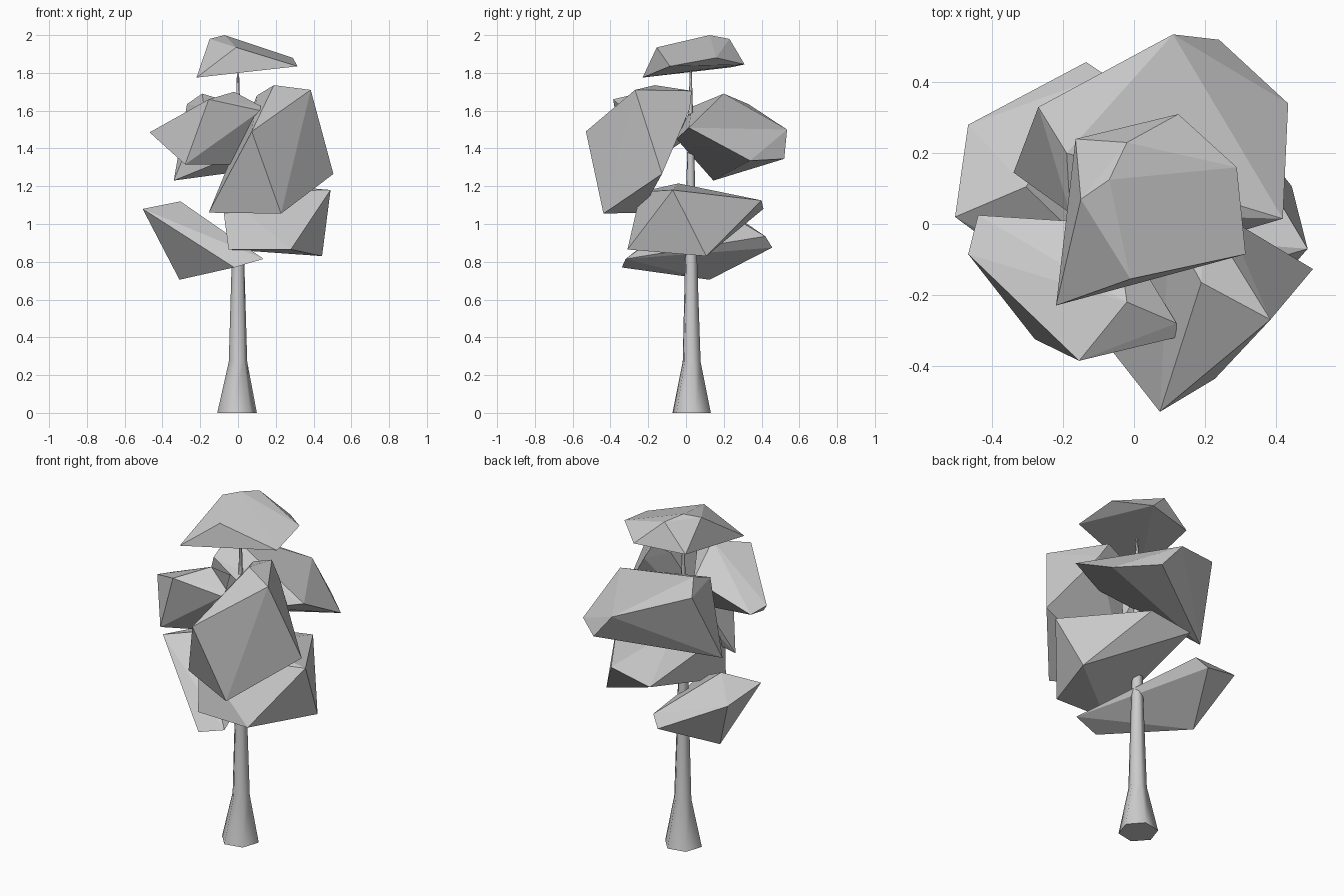
import bpy, bmesh, math


def link(name, bm):
    bmesh.ops.recalc_face_normals(bm, faces=bm.faces)
    mesh = bpy.data.meshes.new(name)
    bm.to_mesh(mesh)
    bm.free()
    obj = bpy.data.objects.new(name, mesh)
    bpy.context.collection.objects.link(obj)
    return obj


def foliage(name, *corners):
    """Faceted leaf clump: convex hull of a few corner points."""
    bm = bmesh.new()
    for c in corners:
        bm.verts.new(c)
    res = bmesh.ops.convex_hull(bm, input=bm.verts)
    junk = {v for v in res["geom_interior"] + res["geom_unused"]
            if isinstance(v, bmesh.types.BMVert) and v.is_valid}
    bmesh.ops.delete(bm, geom=list(junk), context='VERTS')
    return link(name, bm)


def trunk(name, profile, sides=6, turn=0.2):
    """Tapered trunk: rings of (x, y, z, radius) joined by quads."""
    bm = bmesh.new()
    rings = []
    for x, y, z, r in profile:
        angles = [turn + math.tau * i / sides for i in range(sides)]
        rings.append([bm.verts.new((x + r * math.cos(a), y + r * math.sin(a), z))
                      for a in angles])
    for low, high in zip(rings, rings[1:]):
        for i in range(sides):
            j = (i + 1) % sides
            bm.faces.new((low[i], low[j], high[j], high[i])).smooth = True
    bm.faces.new(rings[0])
    bm.faces.new(rings[-1])
    return link(name, bm)


# Trunk with flared foot
trunk("trunk", [(-0.005, 0.03, 0, 0.107), (0, 0.03, 0.27, 0.05),
                (0, 0.027, 0.8, 0.034), (0, 0.025, 1.3, 0.022),
                (0, 0.025, 1.86, 0.004)])

# Crown cap
foliage("crown_top",
        (-0.22, -0.23, 1.775), (0.315, -0.085, 1.835), (0.29, 0.16, 1.88),
        (0.125, 0.31, 1.845), (-0.165, 0.24, 1.83), (-0.02, 0.23, 1.98),
        (-0.07, 0.125, 2.0), (-0.15, 0.07, 1.98), (-0.01, -0.155, 1.935))

# Back upper clump
foliage("crown_back",
        (-0.27, 0.33, 1.635), (-0.34, 0.145, 1.23), (-0.19, 0.2, 1.69),
        (-0.18, 0.03, 1.62), (0.11, 0.535, 1.5), (0.24, 0.52, 1.345),
        (0.435, 0.34, 1.335), (0.42, 0.015, 1.51), (0.2, -0.05, 1.45))

# Left upper clump
foliage("crown_left",
        (-0.468, -0.085, 1.485), (-0.44, 0.025, 1.465), (-0.155, -0.386, 1.66),
        (-0.02, -0.22, 1.70), (0.12, -0.28, 1.625), (0.12, -0.32, 1.6),
        (-0.28, -0.325, 1.315), (-0.03, -0.2, 1.315), (-0.05, 0.0, 1.56))

# Right front clump
foliage("crown_right",
        (0.505, -0.127, 1.265), (0.385, -0.27, 1.71), (0.073, -0.53, 1.49),
        (0.228, -0.437, 1.055), (-0.155, -0.24, 1.06), (0.19, -0.165, 1.735),
        (0.2, 0.03, 1.705), (0.26, 0.02, 1.61), (0.1, 0.0, 1.68))

# Right lower clump
foliage("crown_lower_right",
        (0.49, -0.07, 1.18), (0.445, 0.107, 0.83), (0.28, -0.31, 0.865),
        (-0.05, -0.30, 0.865), (-0.09, -0.24, 1.17), (0.1, -0.04, 1.215),
        (0.21, 0.4, 1.125), (-0.05, 0.41, 1.08))

# Left lower clump
foliage("crown_lower_left",
        (-0.505, 0.02, 1.08), (-0.305, 0.105, 1.12), (-0.31, 0.125, 0.705),
        (-0.468, 0.28, 1.03), (-0.08, 0.42, 0.935), (-0.135, 0.457, 0.875),
        (0.135, -0.32, 0.815), (-0.02, -0.34, 0.77))
